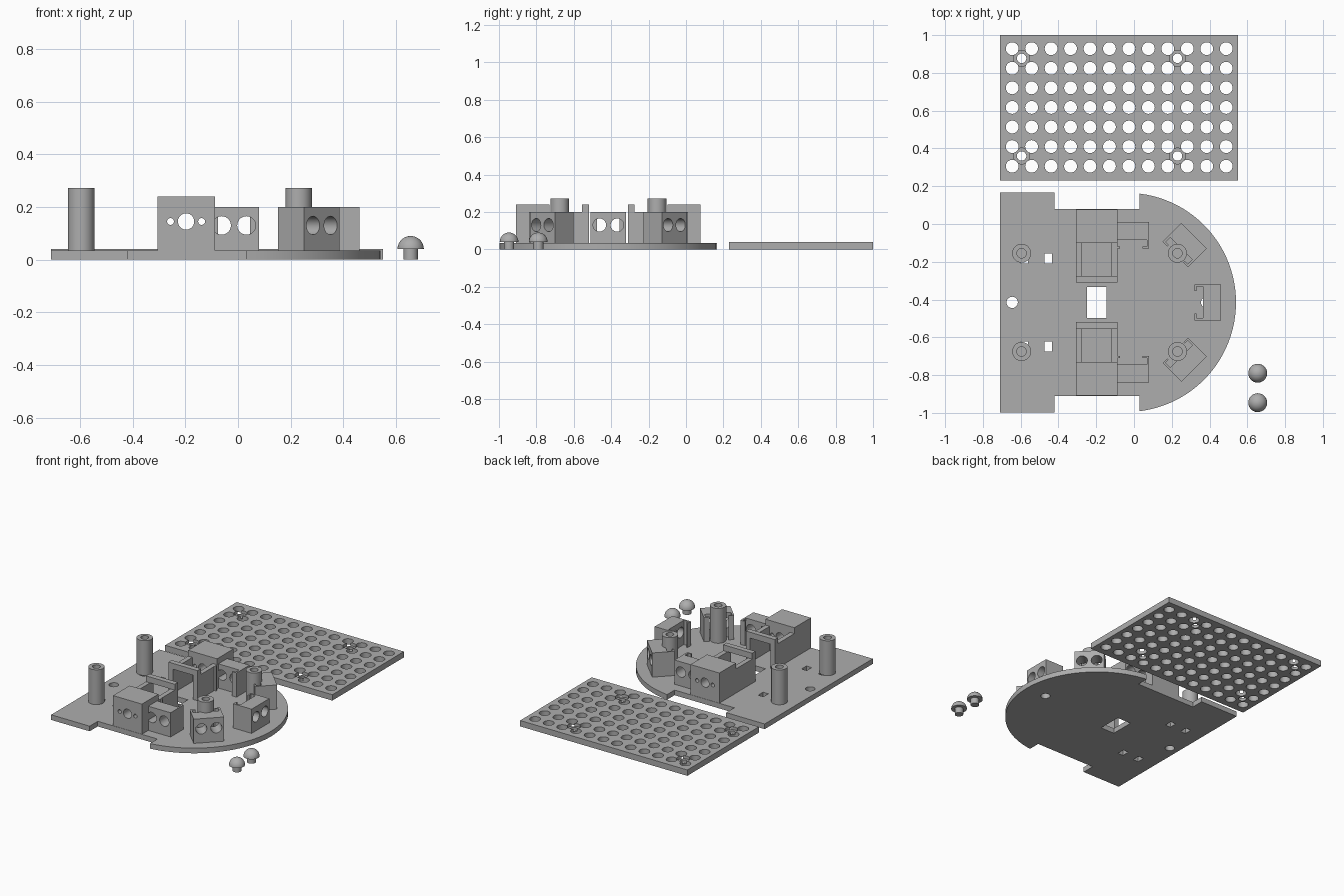
import bpy, bmesh, math
from mathutils import Matrix, Vector

cube = bpy.data.objects.get("Cube")
if cube:
    bpy.data.objects.remove(cube, do_unlink=True)

grey = bpy.data.materials.new("plain_grey")
grey.use_nodes = True
COLOR = (0.42, 0.42, 0.42, 1)
grey.diffuse_color = COLOR
grey.node_tree.nodes["Principled BSDF"].inputs["Base Color"].default_value = COLOR

BASE_TOP = 0.035
MID_Y = -0.415


def finish(name, bm):
    bmesh.ops.recalc_face_normals(bm, faces=bm.faces)
    mesh = bpy.data.meshes.new(name)
    bm.to_mesh(mesh)
    bm.free()
    mesh.materials.append(grey)
    obj = bpy.data.objects.new(name, mesh)
    bpy.context.collection.objects.link(obj)
    return obj


def activate(obj):
    bpy.ops.object.select_all(action='DESELECT')
    obj.select_set(True)
    bpy.context.view_layer.objects.active = obj


def smooth(obj):
    activate(obj)
    bpy.ops.object.shade_smooth_by_angle(angle=math.radians(35))


def add_box(bm, x0, x1, y0, y1, z0, z1):
    mat = Matrix.Translation(((x0 + x1) / 2, (y0 + y1) / 2, (z0 + z1) / 2))
    mat = mat @ Matrix.Diagonal((abs(x1 - x0), abs(y1 - y0), z1 - z0, 1))
    bmesh.ops.create_cube(bm, size=1, matrix=mat)


def add_rod(bm, center, radius, length, axis='Z', sides=32):
    turn = {'Z': Matrix(), 'X': Matrix.Rotation(math.pi / 2, 4, 'Y'),
            'Y': Matrix.Rotation(math.pi / 2, 4, 'X')}[axis]
    bmesh.ops.create_cone(bm, cap_ends=True, segments=sides, radius1=radius, radius2=radius,
                          depth=length, matrix=Matrix.Translation(center) @ turn)


def cut(obj, bm):
    cutter = finish("cutter", bm)
    cutter.hide_render = True
    mod = obj.modifiers.new("cut", 'BOOLEAN')
    mod.operation, mod.solver, mod.object = 'DIFFERENCE', 'EXACT', cutter
    activate(obj)
    bpy.ops.object.modifier_apply(modifier=mod.name)
    bpy.data.objects.remove(cutter, do_unlink=True)


def lathe(name, profile, location):
    bm = bmesh.new()
    verts = [bm.verts.new((r, 0, z)) for r, z in profile]
    edges = [bm.edges.new(pair) for pair in zip(verts, verts[1:])]
    bmesh.ops.spin(bm, geom=verts + edges, cent=(0, 0, 0), axis=(0, 0, 1),
                   angle=math.tau, steps=32, use_duplicate=False)
    bmesh.ops.remove_doubles(bm, verts=bm.verts, dist=0.0001)
    obj = finish(name, bm)
    obj.location = location
    smooth(obj)


# Chassis plate: wide tail, narrow waist, round nose
half = [(-0.71, 0.582), (-0.42, 0.582), (-0.42, 0.495), (0.03, 0.495)]
start = math.acos(0.07 / 0.58)
arc = [(0.58 * math.cos(a) - 0.04, 0.58 * math.sin(a))
       for a in (start * (1 - 2 * i / 48) for i in range(49))]
outline = half + arc + [(x, -y) for x, y in reversed(half)]
bm = bmesh.new()
face = bm.faces.new([bm.verts.new((x, y + MID_Y, 0)) for x, y in outline])
up = bmesh.ops.extrude_face_region(bm, geom=[face])
bmesh.ops.translate(bm, vec=(0, 0, BASE_TOP),
                    verts=[v for v in up["geom"] if isinstance(v, bmesh.types.BMVert)])
chassis = finish("chassis_plate", bm)

# Slots and round holes in the chassis
bm = bmesh.new()
add_box(bm, -0.25, -0.145, MID_Y - 0.082, MID_Y + 0.082, -0.1, 0.1)
for side in (-1, 1):
    for x in (-0.6, -0.475):
        add_box(bm, x, x + 0.04, MID_Y + side * 0.207, MID_Y + side * 0.26, -0.1, 0.1)
for x in (-0.645, 0.385):
    add_rod(bm, (x, MID_Y, 0), 0.03, 0.2)
cut(chassis, bm)
smooth(chassis)

# Hollow standoff posts
for x in (-0.595, 0.23):
    for side in (-1, 1):
        lathe("standoff_post", [(0, BASE_TOP), (0.05, BASE_TOP), (0.05, 0.272),
                                (0.025, 0.272), (0.025, 0.1), (0, 0.1)],
              (x, MID_Y + side * 0.26, 0))

# Motor mounts: drilled block, low side walls, framed inner end
for side in (-1, 1):
    def my(d):
        return MID_Y + side * d

    bm = bmesh.new()
    add_box(bm, -0.306, -0.088, my(0.315), my(0.493), BASE_TOP, 0.24)
    block = finish("motor_block", bm)
    bm = bmesh.new()
    for x, r in ((-0.197, 0.031), (-0.256, 0.013), (-0.138, 0.013)):
        add_rod(bm, (x, my(0.4), 0.145), r, 0.4, 'Y')
    cut(block, bm)
    smooth(block)

    bm = bmesh.new()
    for x in (-0.306, -0.12):
        add_box(bm, x, x + 0.032, my(0.14), my(0.315), BASE_TOP, 0.2)
    finish("motor_side_walls", bm)

    bm = bmesh.new()
    add_box(bm, -0.306, -0.088, my(0.104), my(0.14), BASE_TOP, 0.24)
    frame = finish("motor_end_frame", bm)
    bm = bmesh.new()
    add_box(bm, -0.274, -0.12, my(0.05), my(0.2), 0, 0.2)
    cut(frame, bm)


# Sensor holders: twin-bore block with rear clip arms
def sensor_holder(x, y, degrees):
    bm = bmesh.new()
    add_box(bm, -0.095, 0, -0.095, 0.095, BASE_TOP, 0.2)
    block = finish("sensor_block", bm)
    bm = bmesh.new()
    for s in (-1, 1):
        add_rod(bm, (-0.05, s * 0.047, 0.13), 0.035, 0.3, 'X')
    cut(block, bm)
    smooth(block)
    bm = bmesh.new()
    for s in (-1, 1):
        add_box(bm, -0.14, -0.095, s * 0.083, s * 0.095, BASE_TOP, 0.2)
        add_box(bm, -0.14, -0.13, s * 0.06, s * 0.083, BASE_TOP, 0.2)
    clips = finish("sensor_clips", bm)
    for obj in (block, clips):
        obj.location = (x, y, 0)
        obj.rotation_euler.z = math.radians(degrees)


sensor_holder(0.46, MID_Y, 0)
for side in (-1, 1):
    sensor_holder(0.318, MID_Y + side * 0.353, side * 45)
    sensor_holder(-0.015, MID_Y + side * 0.425, side * 90)

# Perforated top deck with counterbored screw holes
bm = bmesh.new()
add_box(bm, -0.71, 0.55, 0.23, 1, 0, 0.04)
deck = finish("perforated_deck", bm)
bm = bmesh.new()
for i in range(12):
    for j in range(7):
        add_rod(bm, (-0.645 + i * 0.103, 0.306 + j * 0.1037, 0.02), 0.034, 0.2, sides=24)
cut(deck, bm)
for radius, z in ((0.025, 0.02), (0.042, 0.12)):
    bm = bmesh.new()
    for x in (-0.595, 0.23):
        for y in (0.36, 0.877):
            add_rod(bm, (x, y, z), radius, 0.2)
    cut(deck, bm)
smooth(deck)

# Loose domed caster pegs
dome = [(0.05 * math.cos(a), 0.04 + 0.05 * math.sin(a))
        for a in (math.pi / 2 * i / 10 for i in range(11))]
for y in (-0.79, -0.946):
    lathe("domed_peg", [(0, 0), (0.027, 0), (0.027, 0.04)] + dome, (0.655, y, 0))
